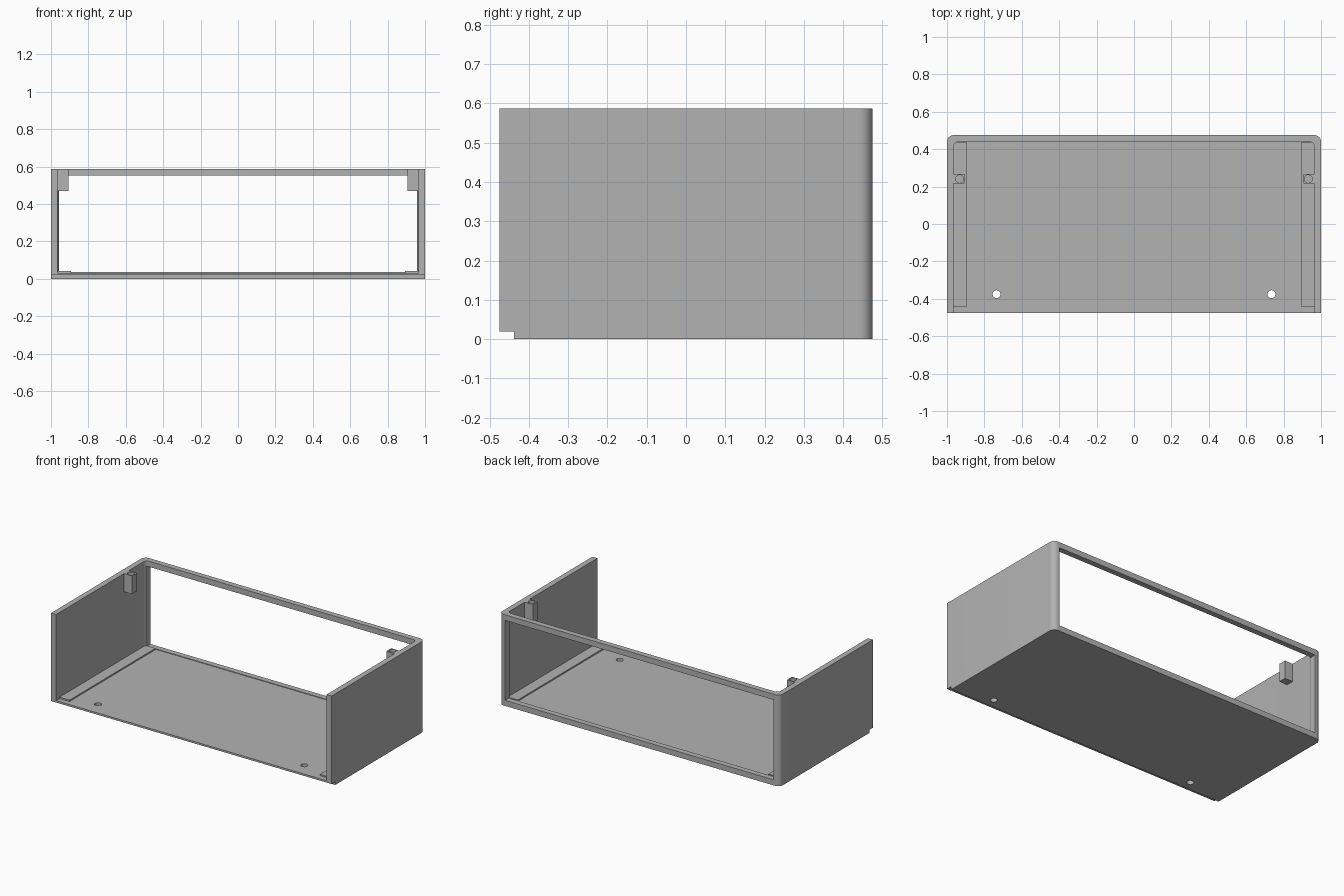
import bpy, bmesh, math

cube = bpy.data.objects.get("Cube")
if cube:
    bpy.data.objects.remove(cube, do_unlink=True)

grey = bpy.data.materials.new("plain grey")
grey.use_nodes = True
grey.diffuse_color = (0.45, 0.45, 0.45, 1)
grey.node_tree.nodes["Principled BSDF"].inputs["Base Color"].default_value = grey.diffuse_color

HALF_X, HALF_Y, HEIGHT = 1.0, 0.475, 0.587
WALL, FLOOR, SILL = 0.036, 0.032, 0.036
INNER_X, INNER_Y = HALF_X - WALL, HALF_Y - WALL


def prism(name, outline, z0, z1):
    """Extrude a counter-clockwise outline between two heights."""
    bm = bmesh.new()
    base = bm.faces.new([bm.verts.new((x, y, z0)) for x, y in outline])
    top = bmesh.ops.extrude_face_region(bm, geom=[base])["geom"]
    bmesh.ops.translate(bm, vec=(0, 0, z1 - z0),
                        verts=[v for v in top if isinstance(v, bmesh.types.BMVert)])
    bmesh.ops.recalc_face_normals(bm, faces=bm.faces)
    mesh = bpy.data.meshes.new(name)
    bm.to_mesh(mesh)
    bm.free()
    mesh.materials.append(grey)
    obj = bpy.data.objects.new(name, mesh)
    bpy.context.collection.objects.link(obj)
    return obj


def rect(x0, x1, y0, y1):
    return [(x0, y0), (x1, y0), (x1, y1), (x0, y1)]


def circle(cx, cy, r, n=24):
    return [(cx + r * math.cos(2 * math.pi * i / n),
             cy + r * math.sin(2 * math.pi * i / n)) for i in range(n)]


def round_back(hx, front, back, r, n=8):
    """Rectangle whose two back corners are rounded."""
    pts = [(-hx, front), (hx, front)]
    for side, start in ((1, 0), (-1, 90)):
        for i in range(n + 1):
            a = math.radians(start + 90 * i / n)
            pts.append((side * (hx - r) + r * math.cos(a), back - r + r * math.sin(a)))
    return pts


def cut(obj, outline, z0, z1):
    """Subtract a prism and remove the cutter."""
    cutter = prism("cutter", outline, z0, z1)
    cutter.hide_render = True
    mod = obj.modifiers.new("cut", "BOOLEAN")
    mod.operation, mod.solver, mod.object = "DIFFERENCE", "EXACT", cutter
    bpy.ops.object.select_all(action="DESELECT")
    bpy.context.view_layer.objects.active = obj
    obj.select_set(True)
    bpy.ops.object.modifier_apply(modifier=mod.name)
    bpy.data.objects.remove(cutter, do_unlink=True)


def smooth(obj):
    bpy.ops.object.select_all(action="DESELECT")
    bpy.context.view_layer.objects.active = obj
    obj.select_set(True)
    bpy.ops.object.shade_smooth_by_angle(angle=math.radians(30))


# Open-fronted tray with rounded back corners
shell = prism("shell", round_back(HALF_X, -HALF_Y, HALF_Y, 0.035), 0, HEIGHT)
cut(shell, round_back(INNER_X, -0.6, INNER_Y, 0.025), FLOOR, 0.8)

# Back window and the rebate under the front edge
cut(shell, rect(-0.957, 0.957, 0.4, 0.6), SILL, 0.551)
cut(shell, rect(-1.1, 1.1, -0.6, -0.438), -0.1, 0.02)

# Screw holes through the floor
for side in (-1, 1):
    cut(shell, circle(side * 0.735, -0.375, 0.021), -0.1, 0.1)
smooth(shell)

for side, label in ((-1, "right"), (1, "left")):
    # Low ledge where the floor meets the side wall
    x0, x1 = sorted((side * 0.893, side * (INNER_X + 0.002)))
    prism(label + "_floor_ledge", rect(x0, x1, -0.44, INNER_Y - 0.003), FLOOR - 0.005, 0.041)

    # Screw boss hanging at the top of the wall
    x0, x1 = sorted((side * 0.906, side * INNER_X))
    boss = prism(label + "_screw_boss", rect(x0, x1, 0.216, 0.266), 0.47, HEIGHT)
    cut(boss, circle(side * 0.932, 0.241, 0.021), 0.49, 0.7)
    smooth(boss)
